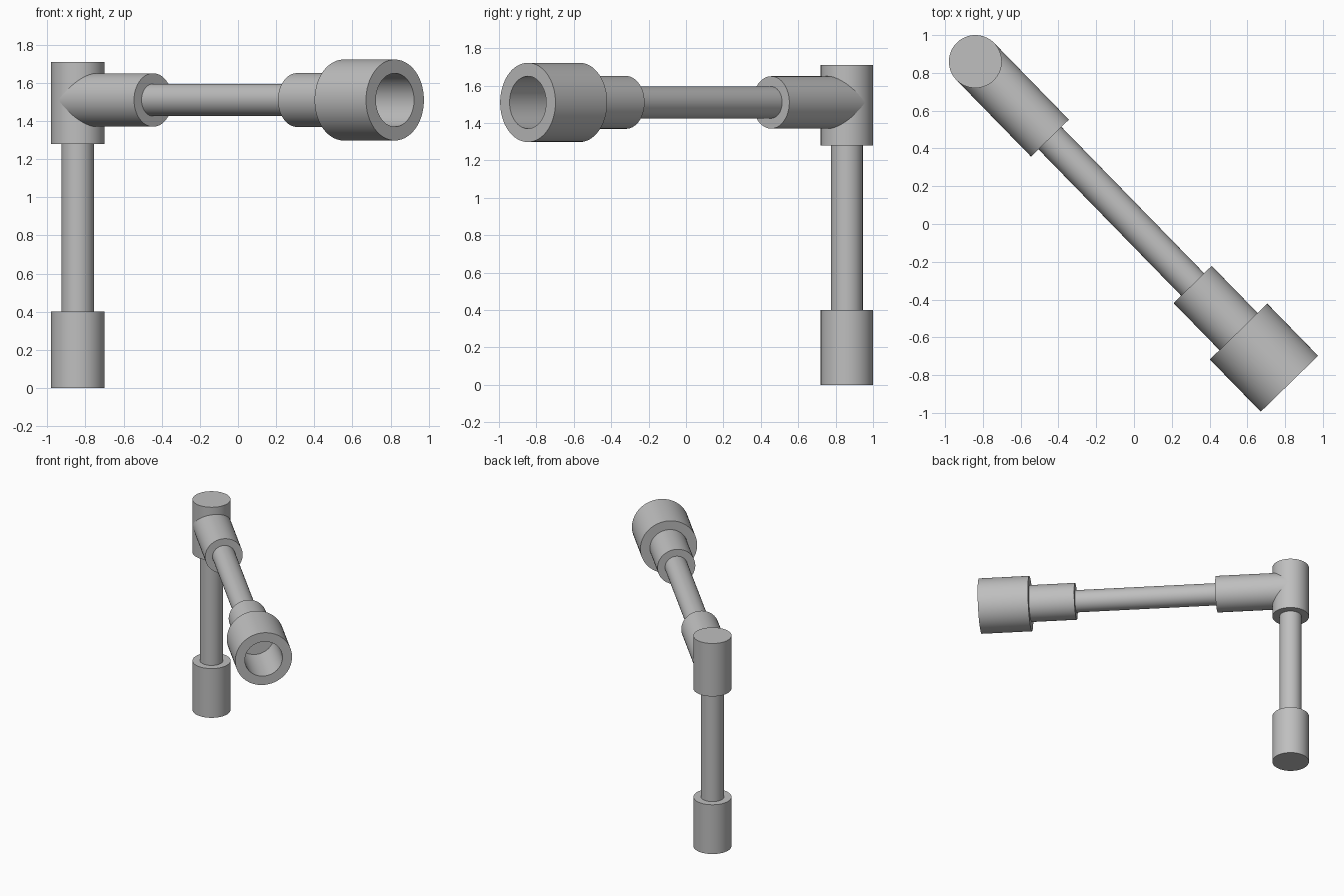
import bpy, bmesh, math
from mathutils import Matrix, Vector

cube = bpy.data.objects.get("Cube")
if cube:
    bpy.data.objects.remove(cube, do_unlink=True)

steel = bpy.data.materials.new("grey_steel")
grey = (0.52, 0.52, 0.52, 1.0)
steel.diffuse_color = grey
steel.use_nodes = True
steel.node_tree.nodes["Principled BSDF"].inputs["Base Color"].default_value = grey

SIDES = 64


def turned(name, origin, axis, start, end, radius, bore=0.0):
    """Cylinder along an axis between two distances, or an open ring if bored."""
    if bore:
        profile = [(bore, start), (radius, start), (radius, end), (bore, end)]
    else:
        profile = [(radius, start), (radius, end)]
    bm = bmesh.new()
    rings = [[bm.verts.new((r * math.cos(2 * math.pi * i / SIDES),
                            r * math.sin(2 * math.pi * i / SIDES), h))
              for i in range(SIDES)] for r, h in profile]
    pairs = list(zip(rings, rings[1:]))
    if bore:
        pairs.append((rings[-1], rings[0]))
    else:
        bm.faces.new(rings[0])
        bm.faces.new(rings[-1])
    for a, b in pairs:
        for i in range(SIDES):
            j = (i + 1) % SIDES
            bm.faces.new((a[i], a[j], b[j], b[i]))
    bmesh.ops.recalc_face_normals(bm, faces=bm.faces)
    turn = Vector(axis).to_track_quat('Z', 'Y').to_matrix().to_4x4()
    bm.transform(Matrix.Translation(origin) @ turn)
    mesh = bpy.data.meshes.new(name)
    bm.to_mesh(mesh)
    bm.free()
    mesh.materials.append(steel)
    obj = bpy.data.objects.new(name, mesh)
    bpy.context.collection.objects.link(obj)
    bpy.ops.object.select_all(action='DESELECT')
    obj.select_set(True)
    bpy.context.view_layer.objects.active = obj
    bpy.ops.object.shade_smooth_by_angle(angle=math.radians(35))
    return obj


ROD, COLLAR, SOCKET = 0.085, 0.14, 0.212

# Upright leg: foot collar, rod and the tee body on top
foot = Vector((-0.84, 0.86, 0))
up = (0, 0, 1)
turned("foot_collar", foot, up, 0, 0.40, COLLAR)
turned("upright_rod", foot, up, 0.38, 1.30, ROD)
turned("tee_body", foot, up, 1.28, 1.71, COLLAR)

# Level arm running diagonally from the tee to the open socket
joint = foot + Vector((0, 0, 1.51))
out = Vector((0.698, -0.716, 0))
turned("tee_branch", joint, out, 0, 0.566, COLLAR)
turned("arm_rod", joint, out, 0.54, 1.67, ROD)
turned("socket_neck", joint, out, 1.648, 2.0, COLLAR + 0.001)
turned("socket_ring", joint, out, 1.996, 2.382, SOCKET, bore=COLLAR)
